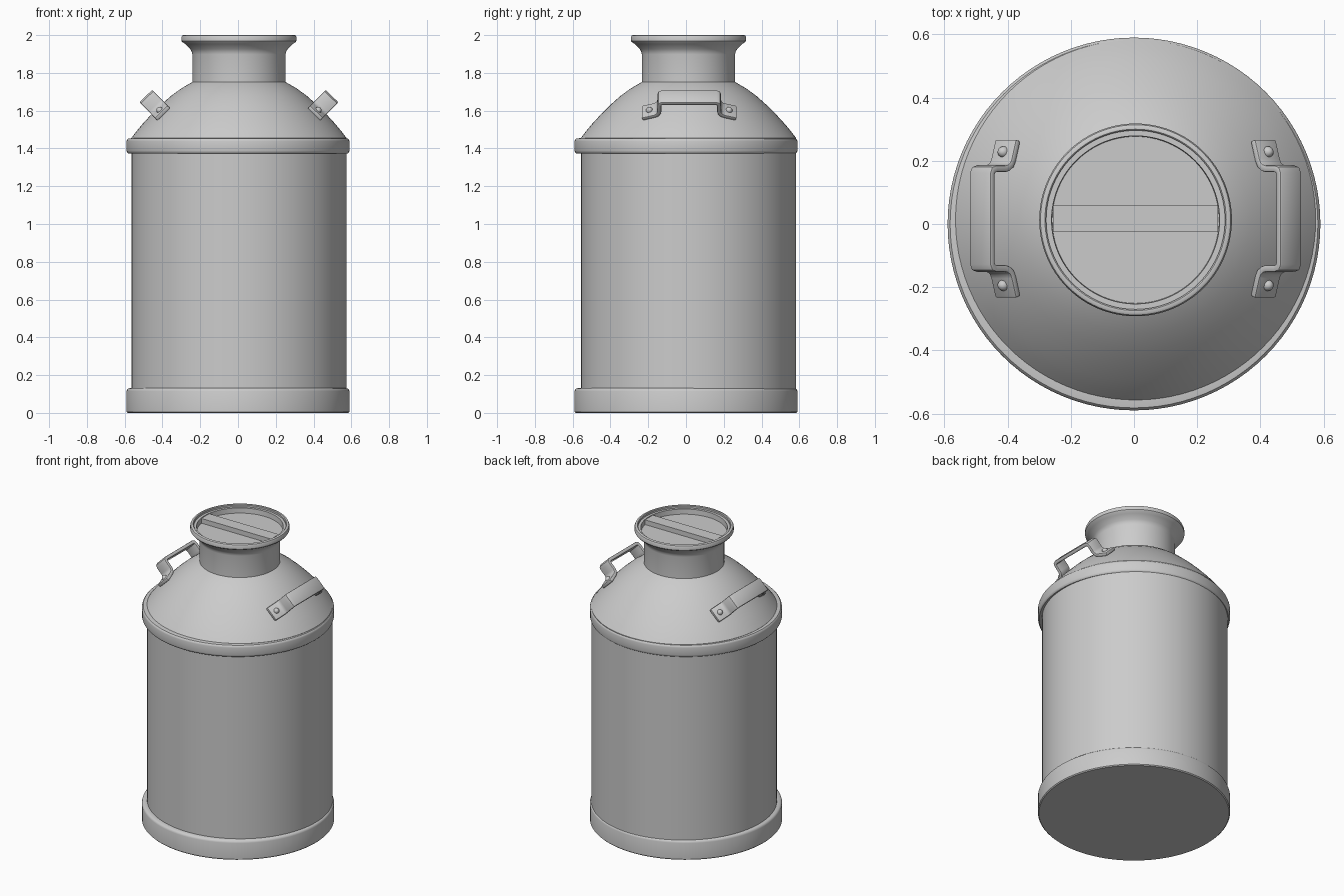
import bpy, bmesh, math
from mathutils import Vector

if "Cube" in bpy.data.objects:
    bpy.data.objects.remove(bpy.data.objects["Cube"])

CX, CY = 0.005, 0.013          # can body sits a touch off the band centre
metal = bpy.data.materials.new("grey metal")
metal.diffuse_color = (0.6, 0.6, 0.6, 1)
metal.use_nodes = True
metal.node_tree.nodes["Principled BSDF"].inputs["Base Color"].default_value = metal.diffuse_color


def finish(bm, name, angle=35):
    bmesh.ops.recalc_face_normals(bm, faces=bm.faces)
    me = bpy.data.meshes.new(name)
    bm.to_mesh(me)
    bm.free()
    me.materials.append(metal)
    for p in me.polygons:
        p.use_smooth = True
    me.set_sharp_from_angle(angle=math.radians(angle))
    ob = bpy.data.objects.new(name, me)
    bpy.context.collection.objects.link(ob)
    return ob


def lathe(name, profile, cx=CX, cy=CY, seg=96, closed=False):
    """Revolve (radius, z) points; open profiles get flat caps."""
    bm = bmesh.new()
    rings = [[bm.verts.new((cx + r * math.cos(2 * math.pi * i / seg),
                            cy + r * math.sin(2 * math.pi * i / seg), z))
              for i in range(seg)] for r, z in profile]
    pairs = list(zip(rings, rings[1:]))
    if closed:
        pairs.append((rings[-1], rings[0]))
    else:
        bm.faces.new(rings[0])
        bm.faces.new(rings[-1])
    for a, b in pairs:
        for i in range(seg):
            j = (i + 1) % seg
            bm.faces.new((a[i], a[j], b[j], b[i]))
    return finish(bm, name)


# Cylindrical body
lathe("body", [(0.57, 0.02), (0.57, 1.42)])

# Bottom and shoulder bands
lathe("base_band", [(0.584, 0), (0.59, 0.006), (0.59, 0.115), (0.587, 0.124),
                    (0.58, 0.13), (0.56, 0.132)], 0, 0)
lathe("shoulder_band", [(0.56, 1.372), (0.582, 1.374), (0.588, 1.38), (0.59, 1.388),
                        (0.59, 1.438), (0.588, 1.446), (0.582, 1.452), (0.56, 1.455)], 0, 0)

# Domed shoulder
lathe("shoulder", [(0.57, 1.43), (0.57, 1.455), (0.545, 1.488), (0.51, 1.53), (0.465, 1.579),
                   (0.415, 1.629), (0.36, 1.678), (0.305, 1.718), (0.25, 1.75), (0.235, 1.757)])

# Neck with flared, rolled rim and recessed lid floor
lathe("neck_and_lid", [(0.247, 1.74), (0.247, 1.898), (0.25, 1.912), (0.258, 1.926),
                       (0.285, 1.953), (0.3, 1.963), (0.305, 1.97), (0.305, 1.988),
                       (0.301, 1.997), (0.296, 2.0), (0.287, 2.0), (0.283, 1.996),
                       (0.283, 1.984), (0.266, 1.984), (0.264, 1.95)])

# Grip bar across the lid
bm = bmesh.new()
bmesh.ops.create_cube(bm, size=1)
for v in bm.verts:
    v.co = Vector((CX + v.co.x * 0.522, CY + 0.003 + v.co.y * 0.084, 1.962 + v.co.z * 0.04))
finish(bm, "lid_bar")


def handle(name, side):
    """Bent strap handle: path in (y, outward), extruded along the slope."""
    origin = Vector((CX + side * 0.415, CY + 0.004, 1.598))
    out = Vector((side * 0.7, 0, 0.714))
    up = Vector((-side * 0.714, 0, 0.7))

    def place(y, n, t):
        return origin + Vector((0, y, 0)) + out * n + up * t

    half = [(0.248, -0.016), (0.185, 0.004), (0.17, 0.012), (0.161, 0.026),
            (0.158, 0.04), (0.158, 0.08), (0.154, 0.094), (0.142, 0.1)]
    path = [Vector(p) for p in half] + [Vector((-y, n)) for y, n in reversed(half)]
    bm = bmesh.new()
    rows = []
    for i, p in enumerate(path):
        a = (p - path[i - 1]).normalized() if i else None
        b = (path[i + 1] - p).normalized() if i < len(path) - 1 else a
        a = a or b
        d = (a + b).normalized()
        off = Vector((d.y, -d.x)) * 0.011 / max(d.dot(a), 0.5)
        rows.append([bm.verts.new(place(*(p + off * s), w * 0.047))
                     for s, w in ((1, 1), (1, -1), (-1, -1), (-1, 1))])
    for a, b in zip(rows, rows[1:]):
        for i in range(4):
            j = (i + 1) % 4
            bm.faces.new((a[i], a[j], b[j], b[i]))
    bm.faces.new(rows[0])
    bm.faces.new(rows[-1])
    bmesh.ops.recalc_face_normals(bm, faces=bm.faces)
    sharp = [e for e in bm.edges if e.calc_face_angle(0) > math.radians(60)]
    bmesh.ops.bevel(bm, geom=sharp, offset=0.006, segments=2, profile=0.5, affect='EDGES')
    finish(bm, name + "_handle", 40)

    # Domed rivets on both feet
    bm = bmesh.new()
    for s in (-1, 1):
        ball = bmesh.ops.create_uvsphere(bm, u_segments=20, v_segments=10, radius=1)["verts"]
        for v in ball:
            c = v.co.copy()
            v.co = place(s * (0.211 + c.y * 0.018), 0.004 + c.z * 0.02, c.x * 0.018)
    finish(bm, name + "_rivets")


handle("left", -1)
handle("right", 1)
